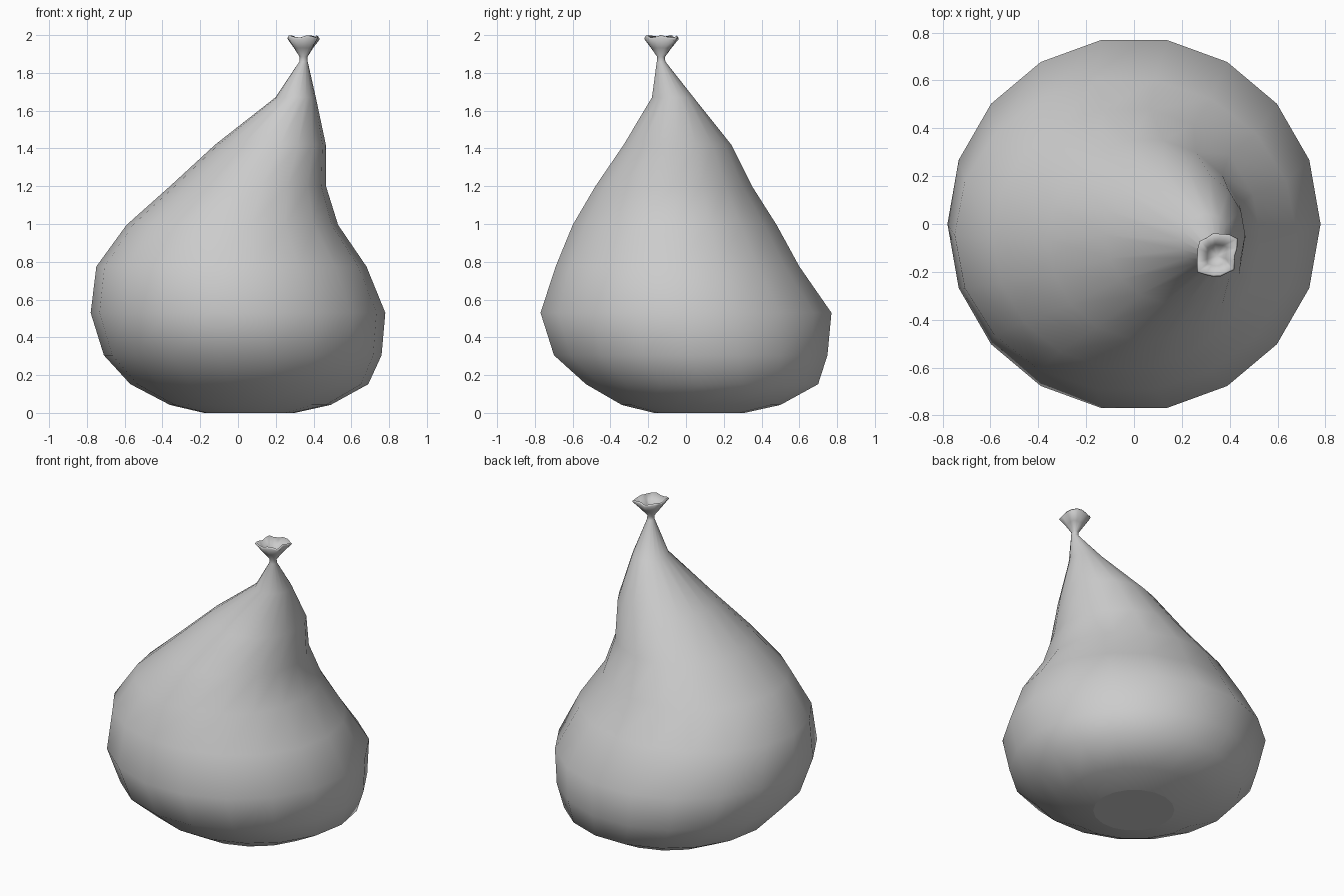
import bpy, bmesh, math

if "Cube" in bpy.data.objects:
    bpy.data.objects.remove(bpy.data.objects["Cube"])

SIDES = 18
# sack cross-sections: centre x, centre y, radius x, radius y, z
BODY = [
    (0.06, 0.07, 0.24, 0.243, 0.0),
    (0.065, 0.08, 0.425, 0.426, 0.042),
    (0.06, 0.085, 0.63, 0.624, 0.152),
    (0.025, 0.025, 0.735, 0.735, 0.305),
    (0.0, 0.0, 0.78, 0.782, 0.53),
    (-0.035, -0.045, 0.715, 0.655, 0.775),
    (-0.03, -0.06, 0.56, 0.548, 0.995),
    (0.053, -0.065, 0.413, 0.421, 1.2),
    (0.172, -0.045, 0.293, 0.289, 1.42),
    (0.305, -0.07, 0.107, 0.112, 1.67),
    (0.347, -0.132, 0.022, 0.023, 1.86),
    (0.347, -0.132, 0.021, 0.021, 1.885),
]
# gathered mouth: rim radius at every 20 degrees
RIM = [0.075, 0.09, 0.112, 0.102, 0.092, 0.095, 0.086, 0.094, 0.086,
       0.083, 0.09, 0.108, 0.094, 0.09, 0.088, 0.085, 0.094, 0.08]
CX, CY = 0.347, -0.132

bm = bmesh.new()


def angle(i):
    return 2 * math.pi * i / SIDES


def body_ring(cx, cy, rx, ry, z):
    return [bm.verts.new((cx + rx * math.cos(angle(i)), cy + ry * math.sin(angle(i)), z))
            for i in range(SIDES)]


def mouth_ring(blend, inset, z, wave):
    """Ring between the round neck (0) and the ruffled rim (1)."""
    ring = []
    for i, rim in enumerate(RIM):
        r = 0.021 + (rim - 0.021) * blend - inset
        dz = wave * math.cos(5 * angle(i))
        ring.append(bm.verts.new((CX + r * math.cos(angle(i)), CY + r * math.sin(angle(i)), z + dz)))
    return ring


# outer skin, rim lip, then the inside of the mouth
rings = [body_ring(*s) for s in BODY]
rings += [mouth_ring(0.48, 0, 1.932, 0), mouth_ring(1, 0, 1.983, 0.006),
          mouth_ring(1, 0.007, 1.993, 0.007), mouth_ring(0.45, 0.008, 1.94, 0)]
for a, b in zip(rings, rings[1:]):
    for i in range(SIDES):
        j = (i + 1) % SIDES
        bm.faces.new((a[i], a[j], b[j], b[i])).smooth = True

# closed point inside the mouth
tip = bm.verts.new((CX, CY, 1.89))
for i in range(SIDES):
    bm.faces.new((rings[-1][i], rings[-1][(i + 1) % SIDES], tip)).smooth = True

# flat base
bm.faces.new(rings[0][::-1])
bmesh.ops.recalc_face_normals(bm, faces=bm.faces)

mesh = bpy.data.meshes.new("tied_sack")
bm.to_mesh(mesh)
bm.free()
sack = bpy.data.objects.new("tied_sack", mesh)
bpy.context.collection.objects.link(sack)
